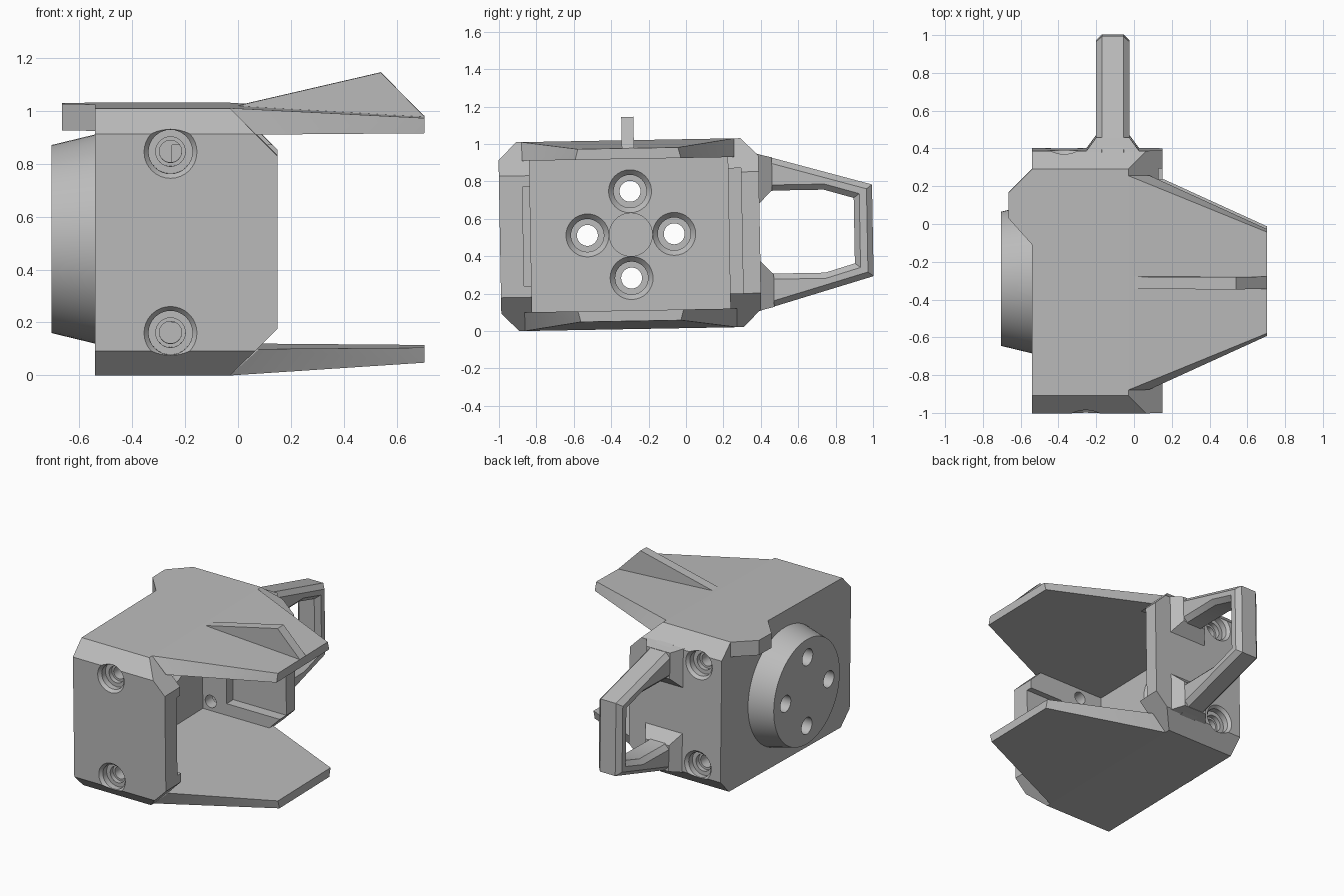
import bpy, bmesh, math
from mathutils import Matrix, Vector

if "Cube" in bpy.data.objects:
    bpy.data.objects.remove(bpy.data.objects["Cube"])

MID_Y, MID_Z = -0.3, 0.515
grey = bpy.data.materials.new("plain_grey")
grey.use_nodes = True
grey.diffuse_color = (0.5, 0.5, 0.5, 1)
grey.node_tree.nodes["Principled BSDF"].inputs["Base Color"].default_value = (0.5, 0.5, 0.5, 1)


def finish(name, bm):
    bmesh.ops.recalc_face_normals(bm, faces=bm.faces)
    mesh = bpy.data.meshes.new(name)
    bm.to_mesh(mesh)
    bm.free()
    mesh.materials.append(grey)
    obj = bpy.data.objects.new(name, mesh)
    bpy.context.collection.objects.link(obj)
    return obj


def hull(name, points):
    bm = bmesh.new()
    for p in points:
        bm.verts.new(p)
    bmesh.ops.convex_hull(bm, input=bm.verts)
    bmesh.ops.dissolve_limit(bm, angle_limit=0.01, verts=bm.verts, edges=bm.edges)
    return finish(name, bm)


def box(name, x0, x1, y0, y1, z0, z1):
    return hull(name, [(x, y, z) for x in (x0, x1) for y in (y0, y1) for z in (z0, z1)])


def lathe(name, profile, origin, axis, sides=40):
    """Solid of revolution; profile holds (radius, distance along axis)."""
    bm = bmesh.new()
    turn = Vector((0, 0, 1)).rotation_difference(Vector(axis)).to_matrix()
    rings = []
    for r, d in profile:
        rings.append([bm.verts.new(Vector(origin) + turn @ Vector(
            (r * math.cos(2 * math.pi * i / sides), r * math.sin(2 * math.pi * i / sides), d)))
            for i in range(sides)])
    for a, b in zip(rings, rings[1:]):
        for i in range(sides):
            j = (i + 1) % sides
            bm.faces.new((a[i], a[j], b[j], b[i]))
    bm.faces.new(rings[0])
    bm.faces.new(rings[-1])
    return finish(name, bm)


def combine(target, tool, operation="DIFFERENCE"):
    mod = target.modifiers.new("cut", "BOOLEAN")
    mod.operation, mod.solver, mod.object = operation, "EXACT", tool
    graph = bpy.context.evaluated_depsgraph_get()
    mesh = bpy.data.meshes.new_from_object(target.evaluated_get(graph))
    target.modifiers.clear()
    target.data = mesh
    bpy.data.objects.remove(tool)


def flip(p):
    return (p[0], p[1], 2 * MID_Z - p[2])


# Main housing: chamfered block, sloped at the open end
half = []
for y, c in ((-0.995, 0), (-0.9, 1), (0.3, 1), (0.395, 0)):
    z = 1.02 if c else 0.925
    half += [(-0.54, y, z), (-0.03 if c else 0.065, y, z)]
for y in (-0.995, 0.395):
    half.append((0.15, y, 0.84))
body = hull("housing", half + [flip(p) for p in half])

# Tapered round flange on the closed end
flange = lathe("flange", [(0.402, -0.02), (0.395, 0), (0.355, 0.165)],
               (-0.54, MID_Y + 0.01, MID_Z), (-1, 0, 0), 64)
combine(body, flange, "UNION")

# Open interior and shallow recesses in both side walls
combine(body, box("cavity", -0.43, 0.4, -0.83, 0.23, 0.11, 0.92))
combine(body, box("back_recess", -0.25, 0.4, 0.1, 0.3, 0.19, 0.86))
combine(body, box("front_recess", -0.1, 0.4, -0.87, -0.7, 0.25, 0.78))

# Flange holes, countersunk from inside
combine(body, lathe("centre_hole", [(0.115, -0.5), (0.115, 0.2)],
                    (-0.43, MID_Y + 0.005, MID_Z), (-1, 0, 0)))
for i in range(4):
    a = i * math.pi / 2
    centre = (-0.43, MID_Y + 0.232 * math.cos(a) + 0.005, MID_Z + 0.232 * math.sin(a))
    bore = [(0.115, -0.05), (0.115, 0), (0.088, 0.03), (0.088, 0.1), (0.056, 0.1), (0.056, 0.4)]
    combine(body, lathe("flange_hole", bore, centre, (-1, 0, 0), 32))

# Stepped bolt holes through the front and back walls
step = [(0.1, -0.05), (0.1, 0), (0.083, 0.02), (0.083, 0.06), (0.056, 0.06),
        (0.056, 0.09), (0.042, 0.09), (0.042, 0.25)]
for side in (-1, 1):
    for x, y, d in ((-0.255, -0.995, 1), (-0.37, 0.395, -1)):
        combine(body, lathe("bolt_hole", step, (x, y, MID_Z + side * 0.342), (0, d, 0), 32))

# Tapering guide plates above and below the opening
plate = [(-0.03, -0.87, 1.02), (0.705, -0.57, 0.977), (0.705, -0.035, 0.977), (-0.03, 0.265, 1.02),
         (-0.03, -0.87, 0.92), (0.08, -0.87, 0.92), (0.705, -0.585, 0.92),
         (0.705, -0.02, 0.92), (0.08, 0.265, 0.92), (-0.03, 0.265, 0.92)]
parts = [body, hull("top_plate", plate), hull("bottom_plate", [flip(p) for p in plate])]

# Sight fin on the top plate
parts.append(hull("fin", [(x, y, z) for y in (-0.335, -0.27) for x, z in
                          ((0, 1.02), (0.54, 1.145), (0.705, 0.977), (0.6, 0.95))]))

# Side tab at the upper closed edge
parts.append(hull("side_tab", [(x, y, z) for z in (0.92, 1.02) for x, y in
                               ((-0.54, -0.1), (-0.665, 0.04), (-0.665, 0.175), (-0.54, 0.3))]))

# Handle: chamfered C-shaped loop
upper = [(0.37, 0.2), (0.47, 0.222), (0.74, 0.222), (0.9, 0.175)]
outer = [(0.999, 0.245), (0.37, 0.425)]
outline = ([(y, h) for y, h in upper] + [(y, -h) for y, h in reversed(upper)]
           + [(y, -h) for y, h in reversed(outer)] + outer)
bm = bmesh.new()
face = bm.faces.new([bm.verts.new((-0.2, y, MID_Z + h)) for y, h in outline])
ext = bmesh.ops.extrude_face_region(bm, geom=[face], use_keep_orig=True)
bmesh.ops.translate(bm, vec=(0.175, 0, 0),
                    verts=[v for v in ext["geom"] if isinstance(v, bmesh.types.BMVert)])
bmesh.ops.recalc_face_normals(bm, faces=bm.faces)
rims = [e for e in bm.edges if abs(e.verts[0].co.x - e.verts[1].co.x) < 1e-4]
bmesh.ops.bevel(bm, geom=rims, offset=0.03, segments=1, affect="EDGES", clamp_overlap=True)
parts.append(finish("handle", bm))

# Flared feet joining the handle to the back wall
foot = [(x, 0.39, MID_Z + h) for x in (-0.255, 0.03) for h in (0.15, 0.418)]
foot += [(x, 0.465, MID_Z + h) for x in (-0.2, -0.025) for h in (0.225, 0.4)]
parts += [hull("handle_foot_upper", foot), hull("handle_foot_lower", [flip(p) for p in foot])]

# Lean the whole assembly slightly and set edge-aware shading
pivot = Vector((0, MID_Y, MID_Z))
lean = Matrix.Translation(pivot) @ Matrix.Rotation(0.018, 4, "X") @ Matrix.Translation(-pivot)
for obj in parts:
    obj.data.transform(lean)
    bpy.ops.object.select_all(action="DESELECT")
    obj.select_set(True)
    bpy.context.view_layer.objects.active = obj
    bpy.ops.object.shade_smooth_by_angle(angle=math.radians(25))
